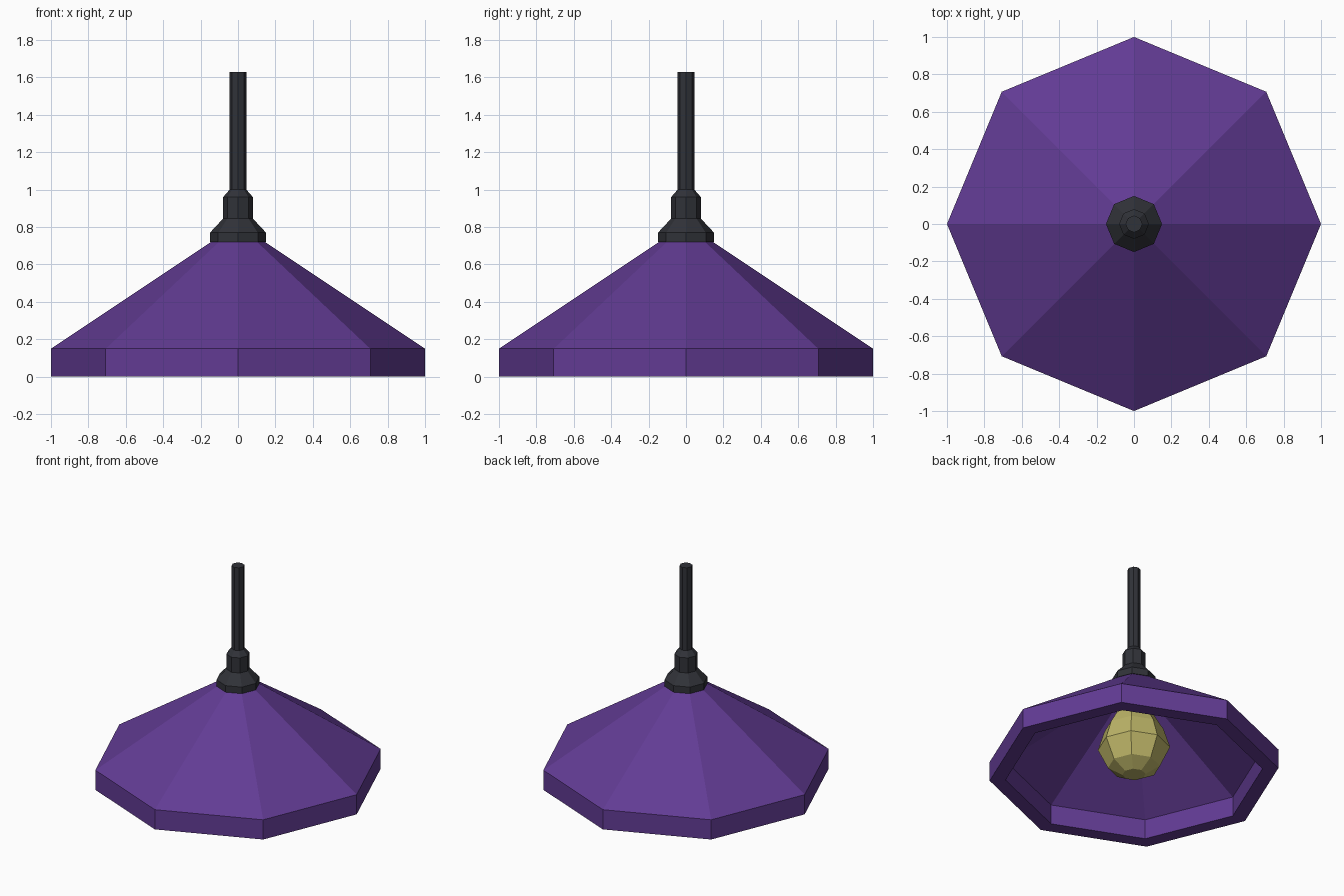
import bpy, bmesh, math

if "Cube" in bpy.data.objects:
    bpy.data.objects.remove(bpy.data.objects["Cube"])

SIDES = 8


def material(name, rgb):
    m = bpy.data.materials.new(name)
    m.diffuse_color = (*rgb, 1.0)
    m.use_nodes = True
    m.node_tree.nodes["Principled BSDF"].inputs["Base Color"].default_value = m.diffuse_color
    return m


def lathe(name, profile, mat, closed=False):
    """Spin a (radius, z) profile into an eight-sided part; caps open ends."""
    bm = bmesh.new()
    rings = []
    for r, z in profile:
        rings.append([bm.verts.new((r * math.cos(math.tau * i / SIDES),
                                    r * math.sin(math.tau * i / SIDES), z))
                      for i in range(SIDES)])
    pairs = list(zip(rings, rings[1:]))
    if closed:
        pairs.append((rings[-1], rings[0]))
    for a, b in pairs:
        for i in range(SIDES):
            j = (i + 1) % SIDES
            bm.faces.new((a[i], a[j], b[j], b[i]))
    if not closed:
        bm.faces.new(rings[0][::-1])
        bm.faces.new(rings[-1])
    bmesh.ops.recalc_face_normals(bm, faces=bm.faces)
    mesh = bpy.data.meshes.new(name)
    bm.to_mesh(mesh)
    bm.free()
    mesh.materials.append(mat)
    obj = bpy.data.objects.new(name, mesh)
    bpy.context.collection.objects.link(obj)
    return obj


purple = material("purple enamel", (0.122, 0.044, 0.296))
black = material("black metal", (0.030, 0.032, 0.040))
yellow = material("pale yellow glass", (0.503, 0.456, 0.136))

# Hollow shade: outer skin, then back down the inside to the rim
lathe("shade", [(1.0, 0.0), (1.0, 0.15), (0.145, 0.72),
                (0.12, 0.67), (0.89, 0.15), (0.89, 0.0)], purple, closed=True)

# Stepped collar on top of the shade
lathe("collar", [(0.15, 0.72), (0.15, 0.77), (0.08, 0.845),
                 (0.08, 0.96), (0.045, 1.0)], black)

# Hanging rod
lathe("rod", [(0.045, 0.99), (0.045, 1.63)], black)

# Faceted bulb
lathe("bulb", [(0.08, 0.0), (0.18, 0.06), (0.25, 0.206), (0.205, 0.35),
               (0.12, 0.5), (0.10, 0.72)], yellow)
